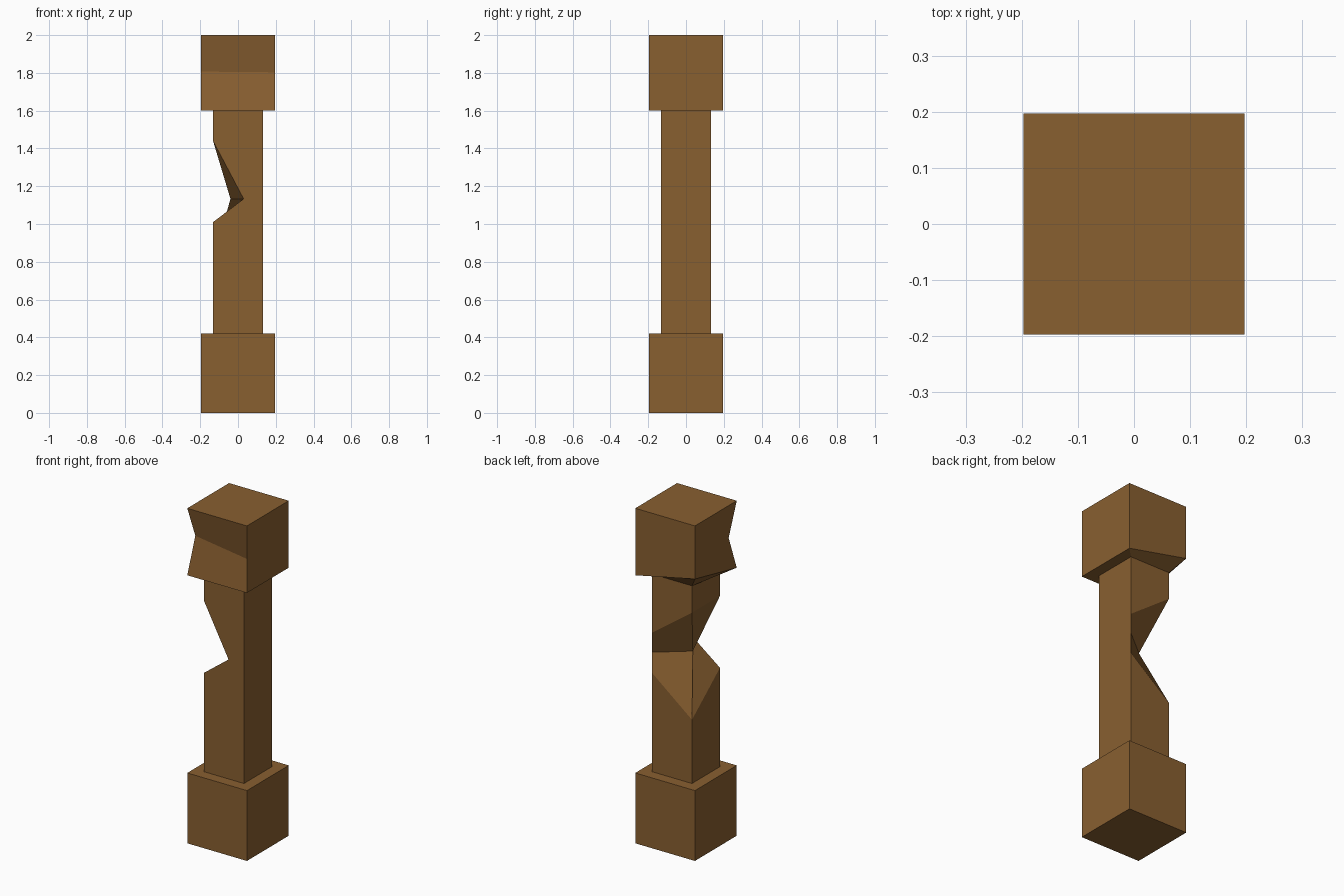
import bpy, bmesh

if "Cube" in bpy.data.objects:
    bpy.data.objects.remove(bpy.data.objects["Cube"])

WIDE, SLIM = 0.197, 0.132
CORNERS = [(-1, -1), (1, -1), (1, 1), (-1, 1)]  # front-left, front-right, back-right, back-left


def ring(half, z, moved=None):
    """Square ring of four corners; 'moved' replaces chosen corners by index."""
    pts = [(sx * half, sy * half, z) for sx, sy in CORNERS]
    for i, p in (moved or {}).items():
        pts[i] = p
    return pts


rings = [
    # square base
    ring(WIDE, 0.0),
    ring(WIDE, 0.42),
    # shaft with the hacked-out notch on its left side
    ring(SLIM, 0.42),
    ring(SLIM, 1.01, {3: (-SLIM, SLIM, 0.80)}),
    ring(SLIM, 1.133, {0: (0.03, -SLIM, 1.133), 3: (-0.04, -0.007, 1.133)}),
    ring(SLIM, 1.25, {0: (-SLIM, -SLIM, 1.44), 3: (-SLIM, SLIM, 1.44)}),
    ring(SLIM, 1.60),
    # top block with a raised back corner and a dented front corner
    ring(WIDE, 1.60, {3: (-WIDE, WIDE, 1.683)}),
    ring(WIDE, 1.803, {0: (-WIDE, -WIDE + 0.076, 1.807)}),
    ring(WIDE, 2.0),
]

# skin the rings into one closed post
bm = bmesh.new()
loops = [[bm.verts.new(p) for p in r] for r in rings]
for a, b in zip(loops, loops[1:]):
    for i in range(4):
        j = (i + 1) % 4
        bm.faces.new((a[i], a[j], b[j], b[i]))
bm.faces.new(loops[0][::-1])
bm.faces.new(loops[-1])
bmesh.ops.recalc_face_normals(bm, faces=bm.faces[:])

mesh = bpy.data.meshes.new("wooden_post")
bm.to_mesh(mesh)
bm.free()
post = bpy.data.objects.new("wooden_post", mesh)
bpy.context.collection.objects.link(post)

# brown wood
wood = bpy.data.materials.new("wood")
wood.diffuse_color = (0.25, 0.115, 0.03, 1)
wood.use_nodes = True
wood.node_tree.nodes["Principled BSDF"].inputs["Base Color"].default_value = wood.diffuse_color
mesh.materials.append(wood)
